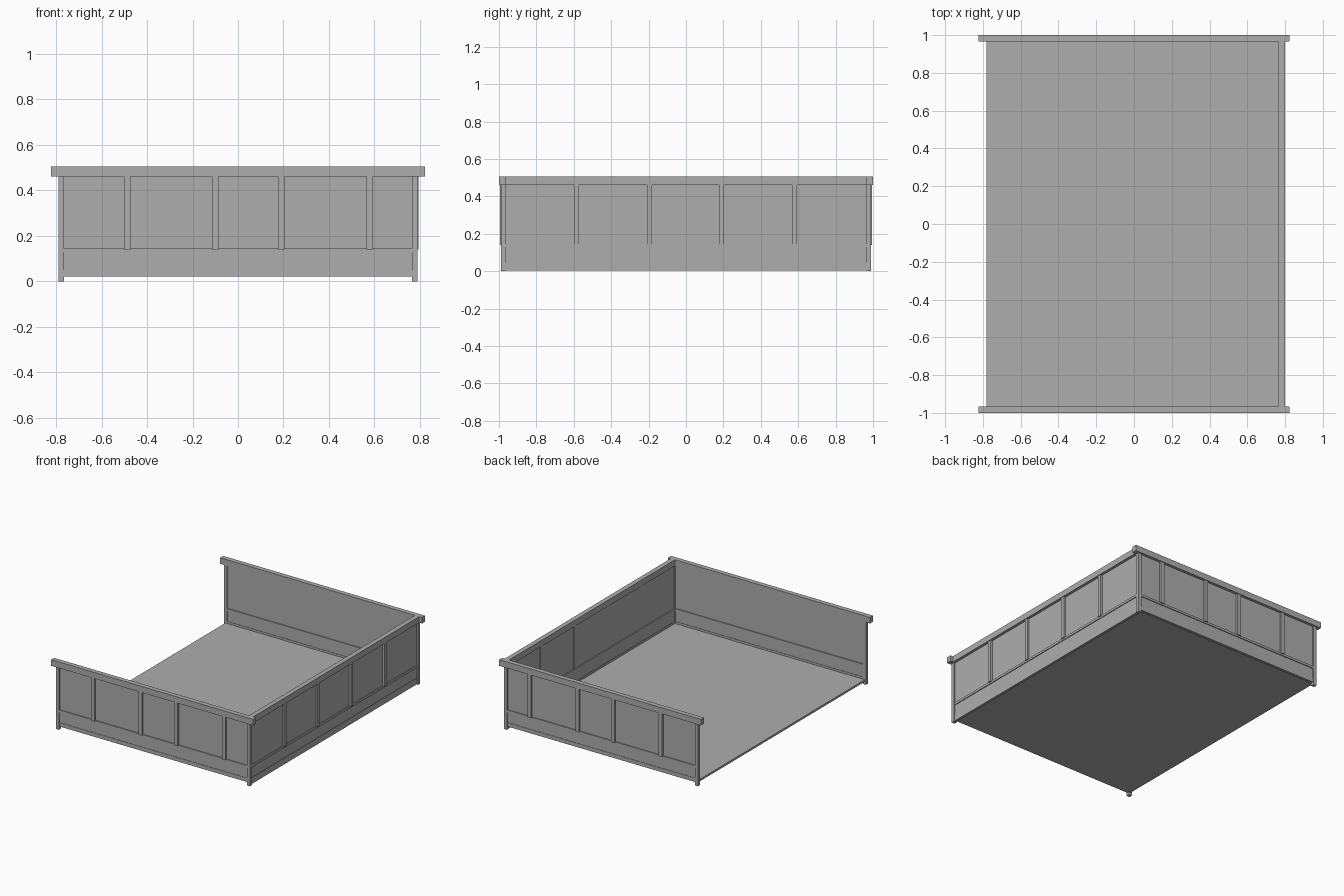
import bpy
import bmesh
from mathutils import Vector

default_cube = bpy.data.objects.get("Cube")
if default_cube:
    bpy.data.objects.remove(default_cube, do_unlink=True)

GREY = (0.42, 0.42, 0.42, 1.0)
grey = bpy.data.materials.new("plain_grey")
grey.use_nodes = True
grey.diffuse_color = GREY
grey.node_tree.nodes["Principled BSDF"].inputs["Base Color"].default_value = GREY


def box(name, x, y, z):
    """Axis-aligned box from three (low, high) ranges."""
    bm = bmesh.new()
    bmesh.ops.create_cube(bm, size=1)
    for v in bm.verts:
        v.co = Vector(r[0] if c < 0 else r[1] for c, r in zip(v.co, (x, y, z)))
    bmesh.ops.recalc_face_normals(bm, faces=bm.faces)
    mesh = bpy.data.meshes.new(name)
    bm.to_mesh(mesh)
    bm.free()
    mesh.materials.append(grey)
    obj = bpy.data.objects.new(name, mesh)
    bpy.context.collection.objects.link(obj)


def wall(name, place, half, bottom, rail_half, stiles):
    """Panelled wall; place turns (along, depth, height) ranges into a box."""
    def part(label, along, depth, height):
        box(name + "_" + label, *place(along, depth, height))

    span = (-half, half)
    part("panel", span, (0.007, 0.015), (0.14, 0.465))
    part("base_rail", span, (0.001, 0.019), (bottom, 0.05))
    part("skirt_board", span, (0.004, 0.016), (0.045, 0.13))
    part("ledge", span, (0.0, 0.022), (0.128, 0.145))
    part("top_rail", (-rail_half, rail_half), (0.0, 0.035), (0.46, 0.505))
    for i, s in enumerate(stiles):
        part(f"stile_{i + 1}", (s - 0.014, s + 0.014), (0.005, 0.03), (0.14, 0.462))


# End walls
WALL_Y = 0.965
for name, sign in (("front", -1), ("back", 1)):
    def place_end(along, depth, height, sign=sign):
        return along, sorted(sign * (WALL_Y + d) for d in depth), height

    wall(name, place_end, 0.766, 0.022, 0.822, (-0.487, -0.1, 0.19, 0.58))
    # Corner posts
    for side, sx in (("right", -1), ("left", 1)):
        box(f"{name}_{side}_post", sorted((sx * 0.765, sx * 0.79)),
            sorted((sign * WALL_Y, sign * 0.99)), (0, 0.462))

# Single side wall, opposite the open side
WALL_X = 0.765


def place_side(along, depth, height):
    return [WALL_X + d for d in depth], along, height


wall("left_side", place_side, 0.966, 0.004, 0.965, (-0.585, -0.195, 0.19, 0.58))

# Floor
box("floor", (-0.78, 0.767), (-0.967, 0.967), (0.02, 0.035))
